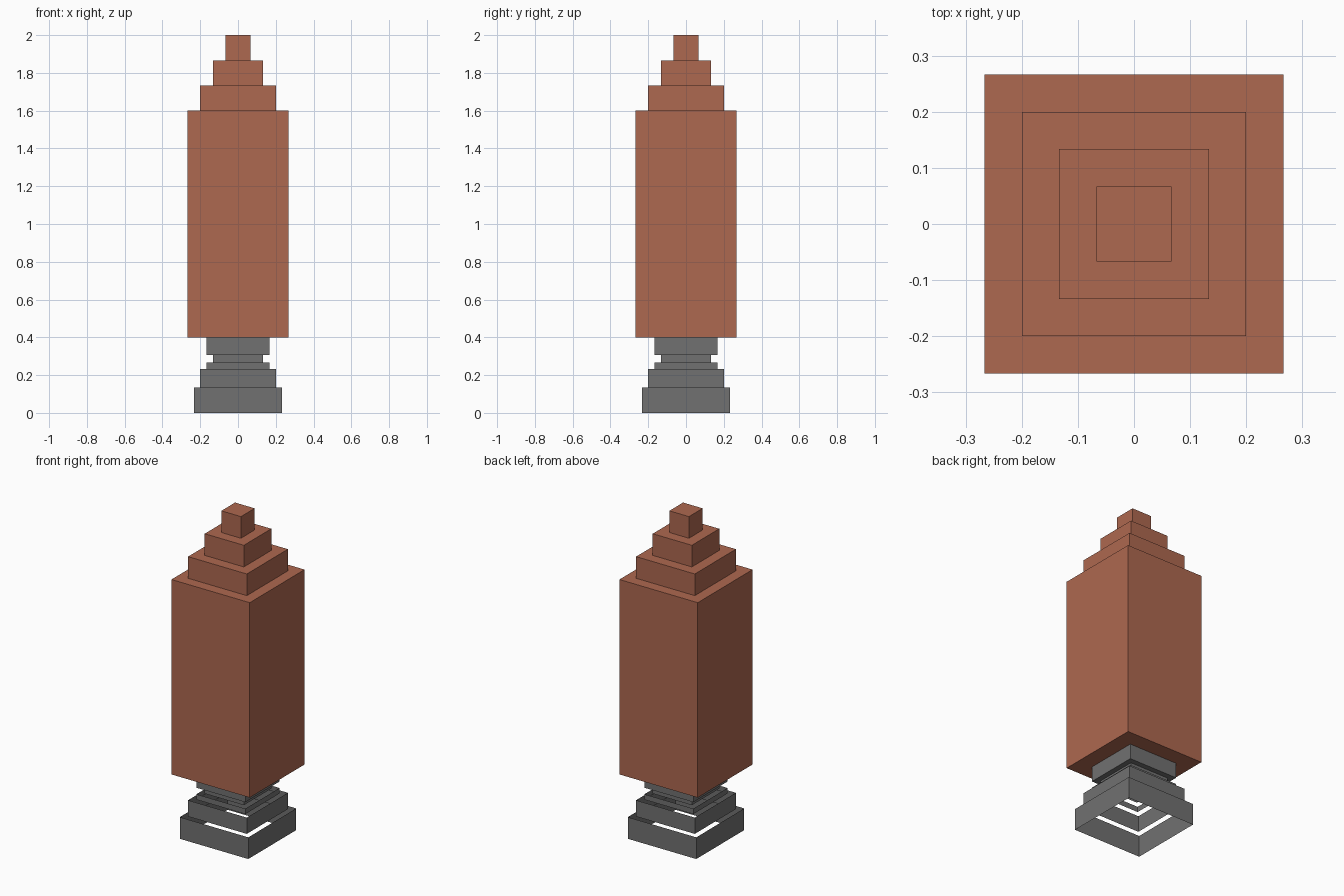
import bpy
import bmesh
from mathutils import Matrix

U = 1 / 15  # modelling unit: the whole tower is 30 units tall

cube = bpy.data.objects.get("Cube")
if cube:
    bpy.data.objects.remove(cube, do_unlink=True)


def make_material(name, rgb):
    mat = bpy.data.materials.new(name)
    mat.use_nodes = True
    mat.diffuse_color = (*rgb, 1)
    mat.node_tree.nodes["Principled BSDF"].inputs["Base Color"].default_value = (*rgb, 1)
    return mat


def square_tier(name, half, low, high, mat, top=False, bottom=False):
    """Square block of four walls, with optional top and bottom faces."""
    bm = bmesh.new()
    size = Matrix.Diagonal((2 * half * U, 2 * half * U, (high - low) * U, 1))
    place = Matrix.Translation((0, 0, (low + high) / 2 * U))
    bmesh.ops.create_cube(bm, size=1, matrix=place @ size)
    bm.normal_update()
    open_faces = [f for f in bm.faces
                  if (f.normal.z > 0.5 and not top) or (f.normal.z < -0.5 and not bottom)]
    bmesh.ops.delete(bm, geom=open_faces, context='FACES_ONLY')
    mesh = bpy.data.meshes.new(name)
    bm.to_mesh(mesh)
    bm.free()
    mesh.materials.append(mat)
    obj = bpy.data.objects.new(name, mesh)
    bpy.context.collection.objects.link(obj)
    return obj


clay = make_material("warm clay", (0.42, 0.138, 0.08))
stone = make_material("grey stone", (0.165, 0.165, 0.165))

# Hollow foot: open square bands
square_tier("foot_band", 3.5, 0, 2, stone)
square_tier("foot_step", 3, 2, 3.5, stone)
square_tier("lower_collar", 2.5, 3.5, 4, stone)
square_tier("neck", 2, 4, 4.6, stone)
square_tier("upper_collar", 2.5, 4.6, 6, stone, bottom=True)

# Solid shaft and stepped crown
square_tier("shaft", 4, 6, 24, clay, top=True, bottom=True)
for i, name in enumerate(("crown_lower", "crown_middle", "crown_tip")):
    square_tier(name, 3 - i, 24 + 2 * i, 26 + 2 * i, clay, top=True)
